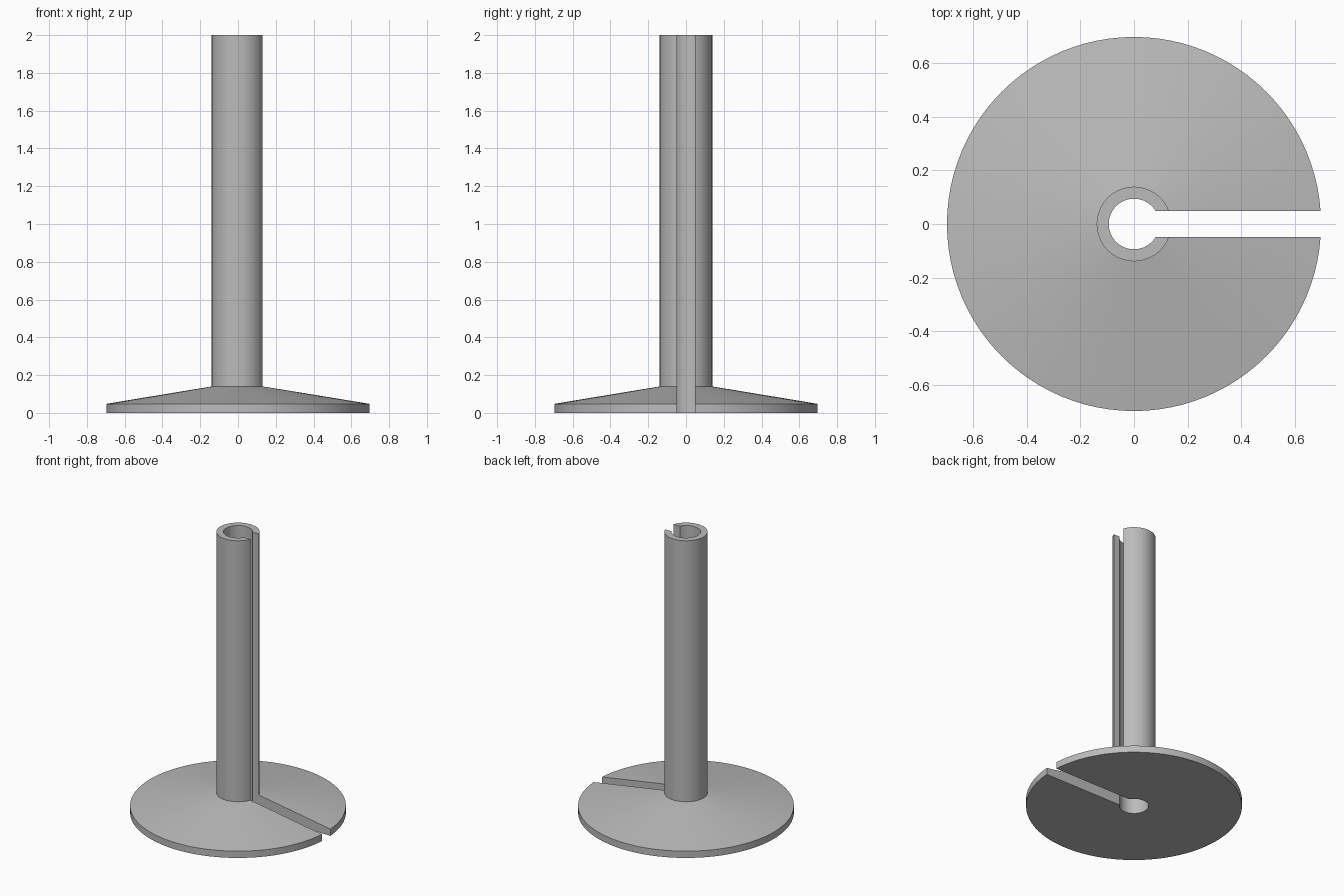
import bpy, bmesh
from math import pi

cube = bpy.data.objects.get("Cube")
if cube:
    bpy.data.objects.remove(cube, do_unlink=True)

BASE_R, TUBE_R, BORE_R = 0.697, 0.139, 0.094
RIM_Z, HUB_Z, TOP_Z = 0.048, 0.14, 2.0
SLOT = 0.096

grey = bpy.data.materials.new("plain_grey")
grey.use_nodes = True
colour = (0.5, 0.5, 0.5, 1)
grey.diffuse_color = colour
grey.node_tree.nodes["Principled BSDF"].inputs["Base Color"].default_value = colour


def make_object(name, bm):
    mesh = bpy.data.meshes.new(name)
    bmesh.ops.recalc_face_normals(bm, faces=bm.faces)
    bm.to_mesh(mesh)
    bm.free()
    obj = bpy.data.objects.new(name, mesh)
    bpy.context.collection.objects.link(obj)
    return obj


# Flanged tube: closed profile turned around z
profile = [(BORE_R, 0), (BASE_R, 0), (BASE_R, RIM_Z),
           (TUBE_R, HUB_Z), (TUBE_R, TOP_Z), (BORE_R, TOP_Z)]
bm = bmesh.new()
verts = [bm.verts.new((r, 0, z)) for r, z in profile]
edges = [bm.edges.new((v, verts[i - 1])) for i, v in enumerate(verts)]
bmesh.ops.spin(bm, geom=verts + edges, cent=(0, 0, 0), axis=(0, 0, 1),
               angle=2 * pi, steps=96, use_merge=True)
bmesh.ops.remove_doubles(bm, verts=bm.verts, dist=1e-5)
tube = make_object("flanged_tube", bm)
tube.data.materials.append(grey)

# Slot cutter from the bore out through the +x side
bm = bmesh.new()
bmesh.ops.create_cube(bm, size=1)
bmesh.ops.scale(bm, verts=bm.verts, vec=(1, SLOT, 3))
bmesh.ops.translate(bm, verts=bm.verts, vec=(0.5, 0, 1))
cutter = make_object("slot_cutter", bm)
cutter.hide_render = True

cut = tube.modifiers.new("slot", "BOOLEAN")
cut.operation = "DIFFERENCE"
cut.solver = "EXACT"
cut.object = cutter

bpy.ops.object.select_all(action="DESELECT")
tube.select_set(True)
bpy.context.view_layer.objects.active = tube
bpy.ops.object.modifier_apply(modifier=cut.name)
bpy.data.objects.remove(cutter, do_unlink=True)

# Smooth round walls, crisp edges (sharp enough to keep the hub crease)
bpy.ops.object.shade_smooth_by_angle(angle=pi / 6)
